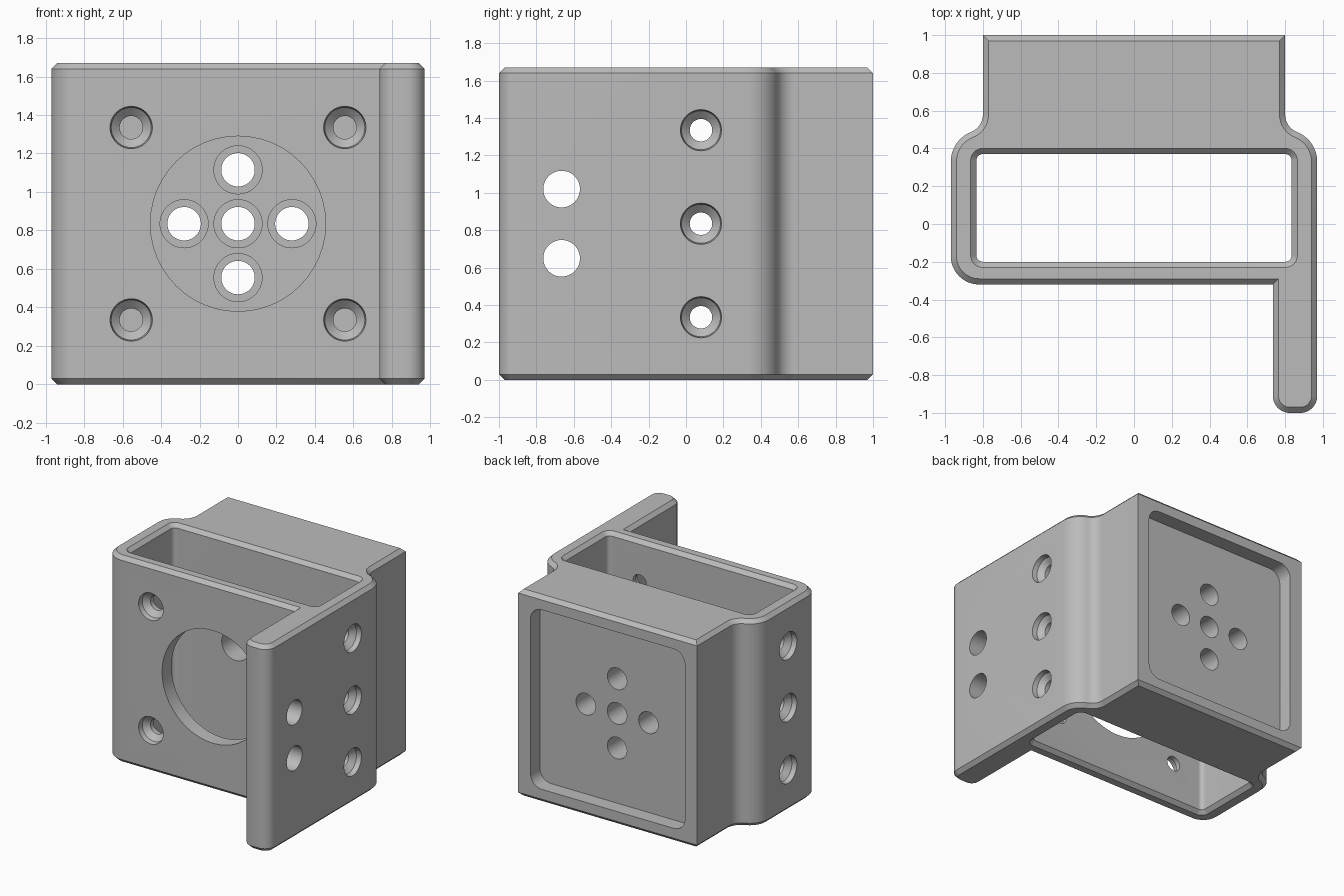
import bpy, bmesh
from math import sin, cos, pi, radians, acos
from mathutils import Matrix, Vector

H, C = 1.67, 0.03      # height, edge chamfer
MID = H / 2

if "Cube" in bpy.data.objects:
    bpy.data.objects.remove(bpy.data.objects["Cube"])

grey = bpy.data.materials.new("plain grey")
grey.use_nodes = True
grey.diffuse_color = (0.5, 0.5, 0.5, 1)
grey.node_tree.nodes["Principled BSDF"].inputs["Base Color"].default_value = (0.5, 0.5, 0.5, 1)


def arc(cx, cy, r, a0, a1, n=12):
    angles = [radians(a0 + (a1 - a0) * i / n) for i in range(n + 1)]
    return [Vector((cx + r * cos(a), cy + r * sin(a))) for a in angles]


def rounded_rect(x0, x1, y0, y1, r):
    return (arc(x1 - r, y0 + r, r, -90, 0) + arc(x1 - r, y1 - r, r, 0, 90)
            + arc(x0 + r, y1 - r, r, 90, 180) + arc(x0 + r, y0 + r, r, 180, 270))


def offset(points, d):
    """Mitred offset of a counter-clockwise outline; positive grows it."""
    out = []
    for i, p in enumerate(points):
        a = (p - points[i - 1]).normalized()
        b = (points[(i + 1) % len(points)] - p).normalized()
        na, nb = Vector((a.y, -a.x)), Vector((b.y, -b.x))
        out.append(p + (na + nb) * d / (1 + na.dot(nb)))
    return out


def add_loft(bm, loops, matrix=Matrix()):
    """Skin equal-length loops, each given as (outline, height)."""
    rings = [[bm.verts.new(matrix @ Vector((p.x, p.y, z))) for p in pts] for pts, z in loops]
    n = len(rings[0])
    for lo, hi in zip(rings, rings[1:]):
        for i in range(n):
            j = (i + 1) % n
            bm.faces.new((lo[i], lo[j], hi[j], hi[i]))
    bm.faces.new(rings[0][::-1])
    bm.faces.new(rings[-1])


def make_object(name, bm):
    bmesh.ops.recalc_face_normals(bm, faces=bm.faces[:])
    mesh = bpy.data.meshes.new(name)
    bm.to_mesh(mesh)
    bm.free()
    mesh.materials.append(grey)
    obj = bpy.data.objects.new(name, mesh)
    bpy.context.collection.objects.link(obj)
    return obj


def add_drill(bm, start, direction, steps):
    """Turned cutter; steps are (depth, radius) along the direction."""
    turn = Vector(direction).to_track_quat('Z', 'Y').to_matrix().to_4x4()
    loops = [(arc(0, 0, r, 0, 352.5, 47), d) for d, r in steps]
    add_loft(bm, loops, Matrix.Translation(start) @ turn)


# Bracket outline: rear block, curved shoulders, tube and side flange
neck_r, shoulder_r = 0.10, 0.17
a = acos((shoulder_r - 0.07) / (neck_r + shoulder_r))
deg = a * 180 / pi
sx, sy = 0.97 - shoulder_r, 0.58 - (neck_r + shoulder_r) * sin(a)
shoulder = arc(sx, sy, shoulder_r, 0, deg) + arc(0.9, 0.58, neck_r, 180 + deg, 180)[1:]
outline = (arc(0.825, -0.91, 0.09, 180, 270) + arc(0.88, -0.91, 0.09, 270, 360)
           + shoulder + [Vector((0.8, 1)), Vector((-0.8, 1))]
           + [Vector((-p.x, p.y)) for p in reversed(shoulder)]
           + arc(-0.82, -0.17, 0.15, 180, 270) + [Vector((0.735, -0.32))])
bm = bmesh.new()
inner = offset(outline, -C)
add_loft(bm, [(inner, 0), (outline, C), (outline, H - C), (inner, H)])
bracket = make_object("bracket", bm)

# Rectangular tube opening with chamfered rims
bm = bmesh.new()
opening = rounded_rect(-0.835, 0.835, -0.2, 0.37, 0.035)
flared = offset(opening, C + 0.1)
add_loft(bm, [(flared, -0.1), (opening, C), (opening, H - C), (flared, H + 0.1)])
tube_cutter = make_object("tube_cutter", bm)

# Drilled holes
bm = bmesh.new()
screw = [(-0.05, 0.11), (0, 0.11), (0.04, 0.104), (0.08, 0.06), (0.2, 0.06)]
for z in (MID - 0.5, MID, MID + 0.5):
    for s in (-1, 1):
        add_drill(bm, (s * 0.97, 0.08, z), (-s, 0, 0), screw)
        if z != MID:
            add_drill(bm, (s * 0.555, -0.32, z), (0, 1, 0), screw)
add_drill(bm, (0, -0.4, MID), (0, 1, 0), [(0, 0.455), (0.3, 0.455)])
for x, z in ((0, 0), (0.28, 0), (-0.28, 0), (0, 0.28), (0, -0.28)):
    add_drill(bm, (x, 0.3, MID + z), (0, 1, 0),
              [(0, 0.125), (0.3, 0.125), (0.3, 0.087), (0.65, 0.087)])
for z in (0.65, 1.02):
    add_drill(bm, (0.6, -0.665, z), (1, 0, 0), [(0, 0.098), (0.5, 0.098)])
hole_cutter = make_object("hole_cutter", bm)

# Shallow rear pocket
bm = bmesh.new()
pocket = rounded_rect(-0.69, 0.69, -0.725, 0.725, 0.1)
add_loft(bm, [(pocket, -1.1), (pocket, -0.88)],
         Matrix.Translation((0, 0, MID)) @ Matrix.Rotation(pi / 2, 4, 'X'))
pocket_cutter = make_object("pocket_cutter", bm)

# Cut everything out of the bracket
bpy.ops.object.select_all(action='DESELECT')
bpy.context.view_layer.objects.active = bracket
bracket.select_set(True)
for cutter in (tube_cutter, hole_cutter, pocket_cutter):
    cutter.hide_render = True
    mod = bracket.modifiers.new(cutter.name, 'BOOLEAN')
    mod.operation = 'DIFFERENCE'
    mod.solver = 'EXACT'
    mod.object = cutter
    bpy.ops.object.modifier_apply(modifier=mod.name)
    bpy.data.objects.remove(cutter)
bpy.ops.object.shade_smooth_by_angle(angle=radians(30))
